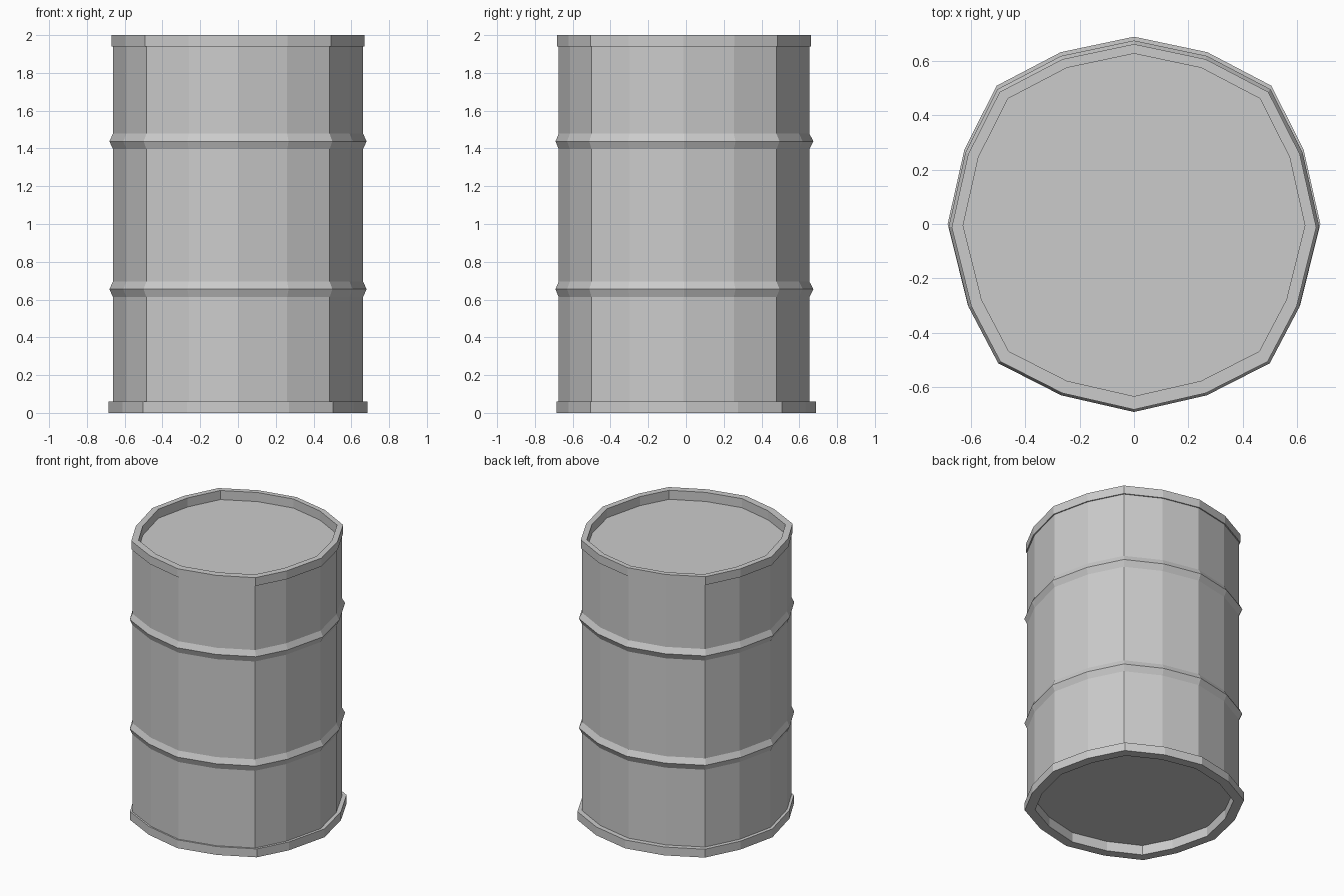
import bpy, bmesh

if "Cube" in bpy.data.objects:
    bpy.data.objects.remove(bpy.data.objects["Cube"])

# Sixteen-sided, slightly hand-cut outline of the drum (right half, unit radius)
HALF = [(0, -1), (.393, -.91), (.733, -.737), (.892, -.435), (1, 0),
        (.91, .4), (.737, .742), (.393, .922), (0, 1.005)]
OUTLINE = HALF + [(-x, y) for x, y in HALF[-2:0:-1]]


def loft(name, profile, cap=None):
    """Skin the outline through (radius, y offset, z) sections, optional cap on first/last."""
    bm = bmesh.new()
    rings = [[bm.verts.new((x * r, y * r + cy, z)) for x, y in OUTLINE]
             for r, cy, z in profile]
    n = len(OUTLINE)
    for a, b in zip(rings, rings[1:]):
        for i in range(n):
            j = (i + 1) % n
            bm.faces.new((a[i], a[j], b[j], b[i]))
    if cap == "first":
        bm.faces.new(rings[0][::-1])
    if cap == "last":
        bm.faces.new(rings[-1])
    mesh = bpy.data.meshes.new(name)
    bm.to_mesh(mesh)
    bm.free()
    obj = bpy.data.objects.new(name, mesh)
    bpy.context.collection.objects.link(obj)
    return obj


BODY = (.662, -.012)
HOOP = (.681, -.01)

# Recessed base and bottom rim
loft("bottom_rim", [(.62, 0, .07), (.62, 0, 0), (.685, 0, 0),
                    (.685, 0, .06), (*BODY, .06)], cap="first")

# Wall with two raised hoops
wall = [(*BODY, .06)]
for z in (.655, 1.438):
    wall += [(*BODY, z - .042), (*HOOP, z), (*BODY, z + .04)]
wall.append((*BODY, 1.94))
loft("drum_wall", wall)

# Top rim and recessed lid
loft("top_rim", [(*BODY, 1.94), (.67, -.012, 1.94), (.67, -.012, 2),
                 (.628, -.005, 2), (.628, -.005, 1.935)], cap="last")
